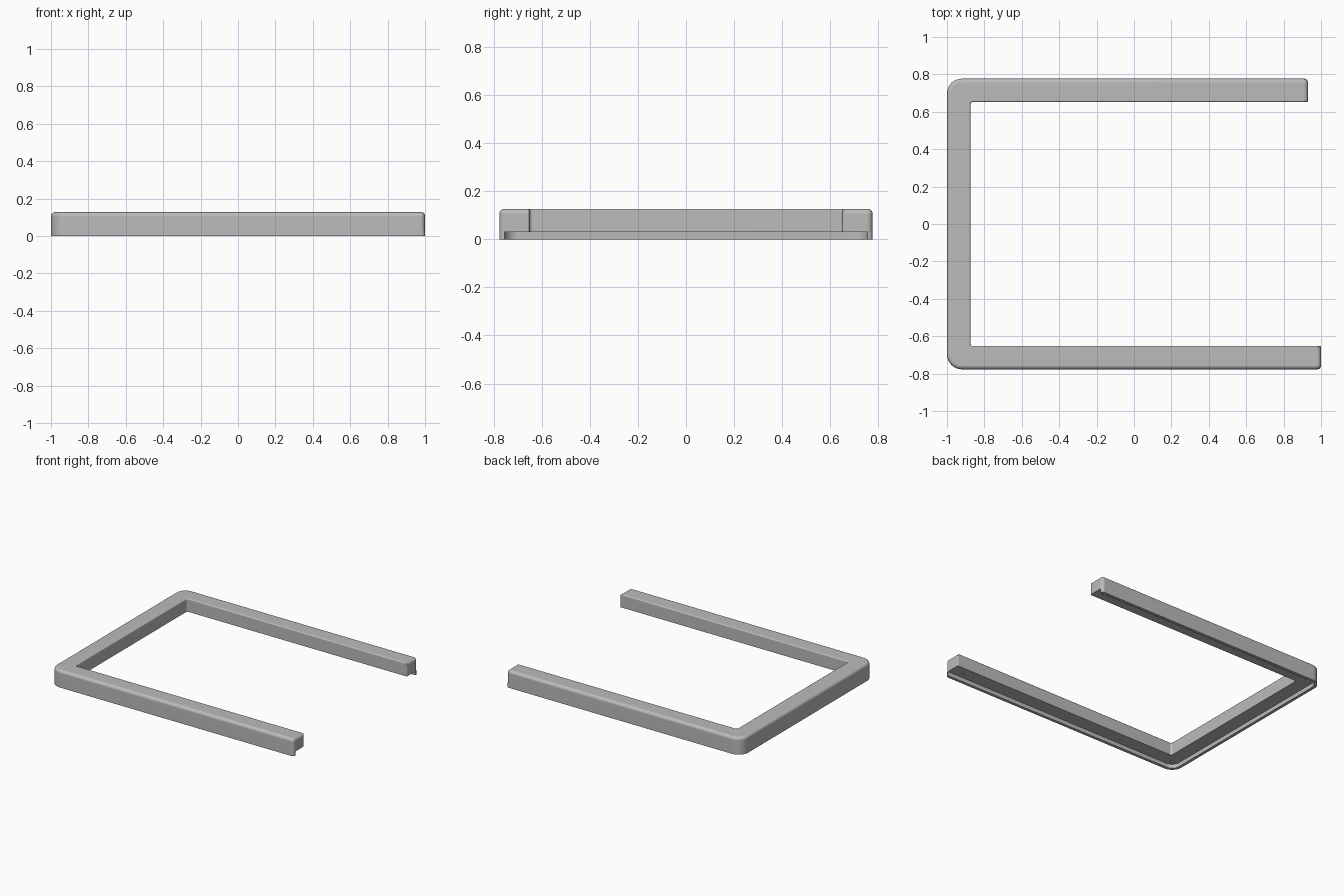
import bpy
import bmesh
from math import sin, cos, pi
from mathutils import Vector

cube = bpy.data.objects.get("Cube")
if cube:
    bpy.data.objects.remove(cube, do_unlink=True)

TOP, UNDERSIDE = 0.127, 0.03      # heights of the rail top and its recessed underside
DEPTH, WIDTH = 0.777, 0.125       # half depth of the frame, rail width
FRONT_END, BACK_END = 1.0, 0.93   # the front arm is slightly longer
LIP = 0.022
STEPS = 8

grey = bpy.data.materials.new("satin grey")
grey.use_nodes = True
grey.diffuse_color = (0.5, 0.5, 0.5, 1)
grey.node_tree.nodes["Principled BSDF"].inputs["Base Color"].default_value = (0.5, 0.5, 0.5, 1)


def u_corners(width):
    """Counter-clockwise corners of a U open to +x, with arms of the given width."""
    inner, left = DEPTH - width, width - 1
    return [Vector(c) for c in (
        (-1, -DEPTH), (FRONT_END, -DEPTH), (FRONT_END, -inner), (left, -inner),
        (left, inner), (BACK_END, inner), (BACK_END, DEPTH), (-1, DEPTH))]


def rounded_outline(corners, radii, insets):
    """Rounded outline, each edge moved inwards by its inset; also gives edge blends."""
    points = []
    count = len(corners)
    for i, corner in enumerate(corners):
        a = (corner - corners[i - 1]).normalized()
        b = (corners[(i + 1) % count] - corner).normalized()
        before, after = insets[i - 1], insets[i]
        p = corner + Vector((-a.y, a.x)) * before + Vector((-b.y, b.x)) * after
        side = 1 if a.cross(b) > 0 else -1
        ra = max(radii[i] - side * after, 0.0005)
        rb = max(radii[i] - side * before, 0.0005)
        for s in range(STEPS + 1):
            t = s / STEPS
            arc = t * pi / 2
            q = p - a * ra * (1 - sin(arc)) + b * rb * (1 - cos(arc))
            points.append((q, i, t))
    return points


def loft(name, rings, cap_top=True):
    """Skin a stack of equal rings and close the ends."""
    bm = bmesh.new()
    layers = [[bm.verts.new(co) for co in ring] for ring in rings]
    n = len(layers[0])
    for low, high in zip(layers, layers[1:]):
        for j in range(n):
            k = (j + 1) % n
            bm.faces.new((low[j], low[k], high[k], high[j]))
    bm.faces.new(layers[0][::-1])
    if cap_top:
        bm.faces.new(layers[-1])
    mesh = bpy.data.meshes.new(name)
    bm.to_mesh(mesh)
    bm.free()
    mesh.materials.append(grey)
    obj = bpy.data.objects.new(name, mesh)
    bpy.context.collection.objects.link(obj)
    return obj


def activate(obj):
    bpy.ops.object.select_all(action='DESELECT')
    obj.select_set(True)
    bpy.context.view_layer.objects.active = obj


# Main rail: large fillet on outer and end edges, small fillet on inner edges
BIG, SMALL = 0.022, 0.008
fillets = [BIG, BIG, SMALL, SMALL, SMALL, BIG, BIG, BIG]
radii = [0.08, 0.025, 0.008, 0.014, 0.014, 0.008, 0.025, 0.08]
corners = u_corners(WIDTH)
rings = [[(q.x, q.y, UNDERSIDE) for q, i, t in rounded_outline(corners, radii, [0] * 8)]]
for k in range(7):
    angle = k / 6 * pi / 2
    outline = rounded_outline(corners, radii, [f * (1 - cos(angle)) for f in fillets])
    ring = []
    for q, i, t in outline:
        fillet = fillets[i - 1] * (1 - t) + fillets[i] * t
        ring.append((q.x, q.y, TOP - fillet * (1 - sin(angle))))
    rings.append(ring)
rail = loft("rail", rings)

# Thin lip hanging below the outer wall
lip_radii = [0.08, 0.02, 0.001, 0.058, 0.058, 0.001, 0.02, 0.08]
lip_outline = rounded_outline(u_corners(LIP), lip_radii, [0] * 8)
lip = loft("outer_lip", [[(q.x, q.y, z) for q, i, t in lip_outline]
                         for z in (0, UNDERSIDE)], cap_top=False)

# Blind screw holes in the underside
hole_line = DEPTH - WIDTH / 2
holes = [(x, -hole_line) for x in (-0.93, -0.48, 0.52, 0.9)]
holes += [(x, hole_line) for x in (-0.93, -0.03, 0.86)]
bm = bmesh.new()
for x, y in holes:
    made = bmesh.ops.create_cone(bm, cap_ends=True, segments=16,
                                 radius1=0.009, radius2=0.009, depth=0.06)
    bmesh.ops.translate(bm, verts=made["verts"], vec=(x, y, UNDERSIDE))
mesh = bpy.data.meshes.new("hole_cutter")
bm.to_mesh(mesh)
bm.free()
mesh.materials.append(grey)
cutter = bpy.data.objects.new("hole_cutter", mesh)
cutter.hide_render = True
bpy.context.collection.objects.link(cutter)
activate(rail)
cut = rail.modifiers.new("screw_holes", 'BOOLEAN')
cut.operation = 'DIFFERENCE'
cut.solver = 'EXACT'
cut.object = cutter
bpy.ops.object.modifier_apply(modifier=cut.name)
bpy.data.objects.remove(cutter, do_unlink=True)

# Smooth fillets, crisp edges
for obj in (rail, lip):
    activate(obj)
    bpy.ops.object.shade_smooth_by_angle(angle=0.6)
    weighted = obj.modifiers.new("even_shading", 'WEIGHTED_NORMAL')
    weighted.keep_sharp = True
